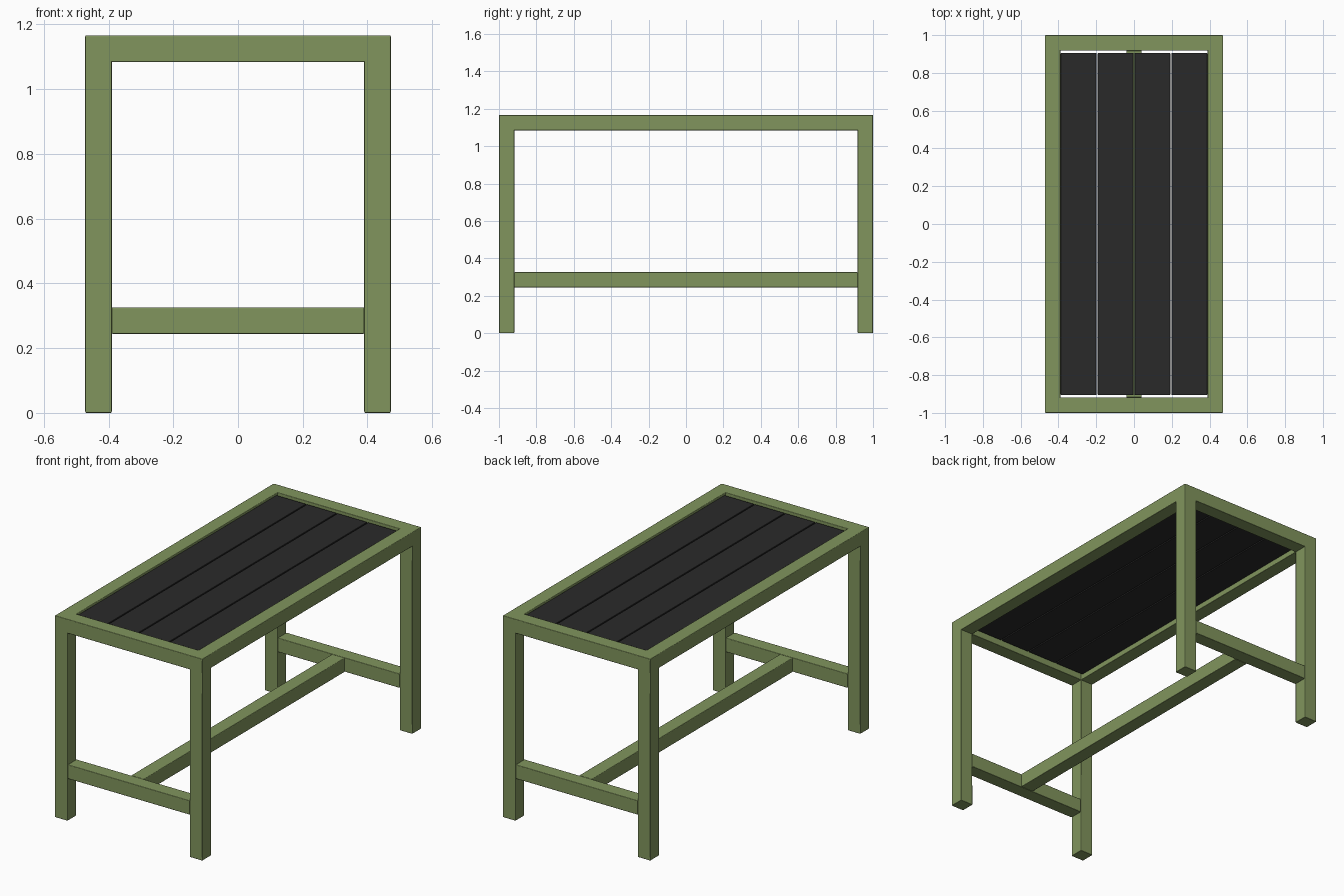
import bpy, bmesh

if "Cube" in bpy.data.objects:
    bpy.data.objects.remove(bpy.data.objects["Cube"])

HX, HY, HZ, T = 0.472, 1.0, 1.166, 0.082   # half width, half length, height, beam thickness


def material(name, color):
    m = bpy.data.materials.new(name)
    m.diffuse_color = color
    m.use_nodes = True
    m.node_tree.nodes["Principled BSDF"].inputs["Base Color"].default_value = m.diffuse_color
    return m


green = material("olive_paint", (0.22, 0.30, 0.11, 1))
dark = material("dark_board", (0.023, 0.023, 0.023, 1))


def finish(bm, name, mat, bevel):
    bmesh.ops.recalc_face_normals(bm, faces=bm.faces)
    me = bpy.data.meshes.new(name)
    bm.to_mesh(me)
    bm.free()
    ob = bpy.data.objects.new(name, me)
    bpy.context.collection.objects.link(ob)
    me.materials.append(mat)
    b = ob.modifiers.new("soft_edges", 'BEVEL')
    b.width, b.segments, b.limit_method = bevel, 2, 'ANGLE'
    b.harden_normals = True
    bpy.context.view_layer.objects.active = ob
    ob.select_set(True)
    bpy.ops.object.shade_smooth_by_angle()
    ob.select_set(False)
    return ob


def add_box(bm, lo, hi):
    verts = bmesh.ops.create_cube(bm, size=1)["verts"]
    for v in verts:
        v.co = [(a + b) / 2 + c * (b - a) for a, b, c in zip(lo, hi, v.co)]


def box(name, lo, hi, mat, bevel):
    bm = bmesh.new()
    add_box(bm, lo, hi)
    return finish(bm, name, mat, bevel)


# Legs and top rails: one welded frame, made of blocks whose shared walls are removed
xs, ys, zs = (-HX, -HX + T, HX - T, HX), (-HY, -HY + T, HY - T, HY), (0, HZ - T, HZ)
bm = bmesh.new()
for i in range(3):
    for j in range(3):
        for k in range(2):
            corner = i != 1 and j != 1
            if corner or (k == 1 and (i, j) != (1, 1)):
                add_box(bm, (xs[i], ys[j], zs[k]), (xs[i + 1], ys[j + 1], zs[k + 1]))
bmesh.ops.remove_doubles(bm, verts=bm.verts, dist=0.0001)
centres = {}
for f in bm.faces:
    key = tuple(round(c, 3) + 0.0 for c in f.calc_center_median())
    centres.setdefault(key, []).append(f)
inner = [f for fs in centres.values() if len(fs) > 1 for f in fs]
bmesh.ops.delete(bm, geom=inner, context='FACES')
finish(bm, "table_frame", green, 0.004)

# Lower stretchers: one across each end, one along the middle
Z0, Z1 = 0.244, 0.326
for name, y in (("front_stretcher", -HY), ("back_stretcher", HY - T)):
    box(name, (-HX + T, y, Z0), (HX - T, y + T, Z1), green, 0.004)
box("long_stretcher", (-T / 2, -HY + T, Z0), (T / 2, HY - T, Z1), green, 0.004)

# Four boards set just below the rim
gap, edge = 0.007, 0.388
w = (2 * edge - 3 * gap) / 4
for n in range(4):
    x = -edge + n * (w + gap)
    box(f"top_board_{n + 1}", (x, -0.905, 1.112), (x + w, 0.905, 1.156), dark, 0.002)
